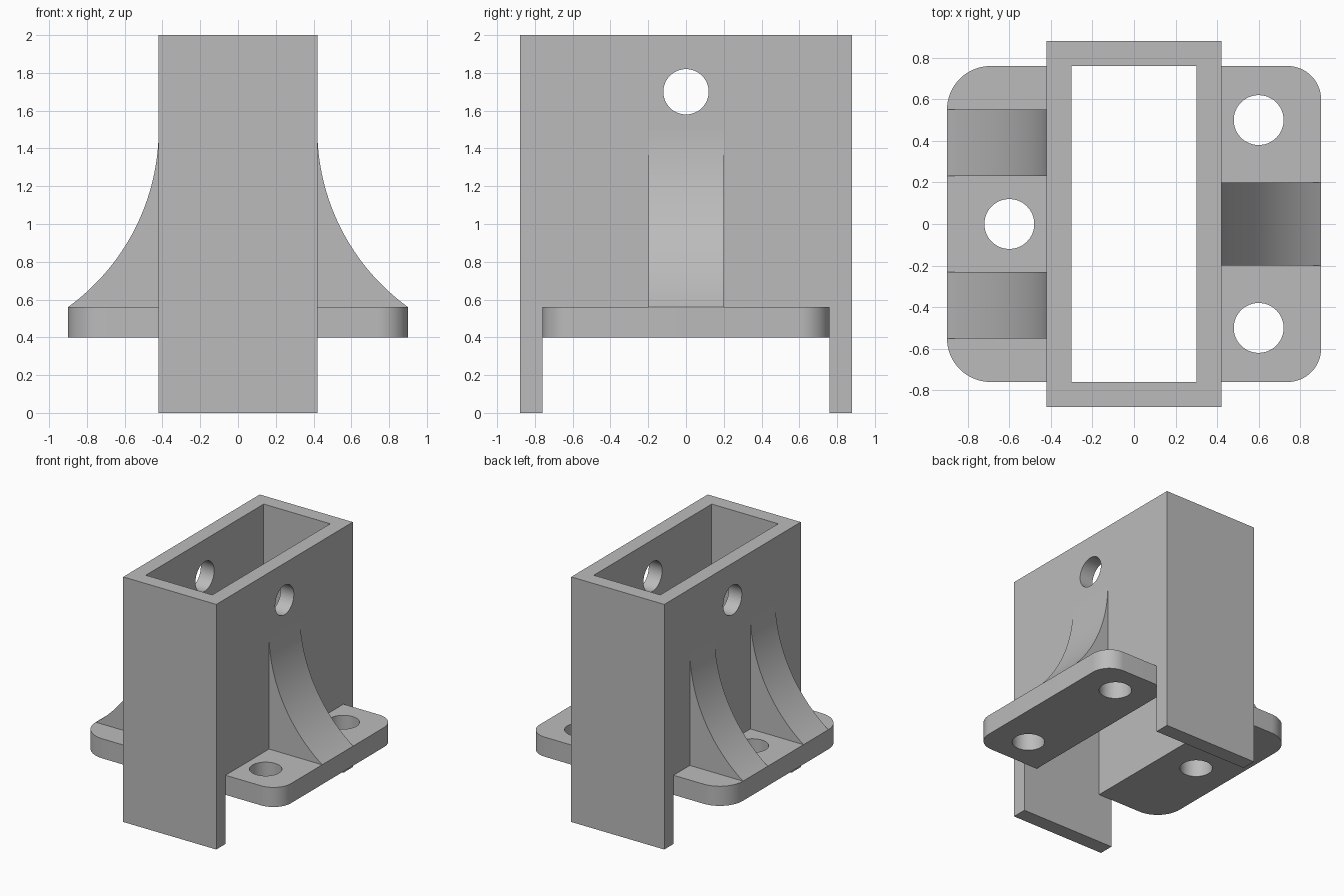
import bpy, math
from mathutils import Matrix, Vector

cube = bpy.data.objects.get("Cube")
if cube:
    bpy.data.objects.remove(cube, do_unlink=True)

grey = bpy.data.materials.new("plain grey")
grey.use_nodes = True
GREY = (0.5, 0.5, 0.5, 1)
grey.diffuse_color = GREY
grey.node_tree.nodes["Principled BSDF"].inputs["Base Color"].default_value = GREY

HALF_X, HALF_Y, WALL = 0.42, 0.88, 0.12
FLANGE_LOW, FLANGE_TOP, REACH = 0.4, 0.56, 0.9
INNER_Y = HALF_Y - WALL


def prism(name, outline, axis, low, high):
    """Extrude a closed outline along y or z into a solid."""
    n = len(outline)
    place = (lambda a, b, t: (a, t, b)) if axis == "y" else (lambda a, b, t: (a, b, t))
    verts = [place(a, b, t) for t in (low, high) for a, b in outline]
    faces = [list(range(n))[::-1], list(range(n, 2 * n))]
    faces += [[i, (i + 1) % n, n + (i + 1) % n, n + i] for i in range(n)]
    mesh = bpy.data.meshes.new(name)
    mesh.from_pydata(verts, [], faces)
    obj = bpy.data.objects.new(name, mesh)
    bpy.context.collection.objects.link(obj)
    mesh.materials.append(grey)
    bpy.context.view_layer.objects.active = obj
    bpy.ops.object.select_all(action="DESELECT")
    obj.select_set(True)
    bpy.ops.object.mode_set(mode="EDIT")
    bpy.ops.mesh.select_all(action="SELECT")
    bpy.ops.mesh.normals_make_consistent(inside=False)
    bpy.ops.object.mode_set(mode="OBJECT")
    return obj


def box(name, x, y, low, high):
    return prism(name, [(-x, -y), (x, -y), (x, y), (-x, y)], "z", low, high)


def rod(name, location, depth, rotation=(0, 0, 0)):
    bpy.ops.mesh.primitive_cylinder_add(vertices=64, radius=0.12, depth=depth,
                                        location=location, rotation=rotation)
    obj = bpy.context.object
    obj.name = name
    obj.data.materials.append(grey)
    return obj


def cut(obj, cutters):
    for cutter in cutters:
        mod = obj.modifiers.new("cut", "BOOLEAN")
        mod.operation, mod.solver, mod.object = "DIFFERENCE", "EXACT", cutter
        bpy.context.view_layer.objects.active = obj
        bpy.ops.object.modifier_apply(modifier=mod.name)
        bpy.data.objects.remove(cutter, do_unlink=True)


def smooth(obj):
    bpy.ops.object.select_all(action="DESELECT")
    obj.select_set(True)
    bpy.context.view_layer.objects.active = obj
    bpy.ops.object.shade_smooth_by_angle(angle=math.radians(25))


def arc(cx, cy, radius, start, end, steps):
    angles = [start + (end - start) * i / steps for i in range(steps + 1)]
    return [(cx + radius * math.cos(a), cy + radius * math.sin(a)) for a in angles]


# Rectangular sleeve: open through, end walls run down as two legs
sleeve = box("sleeve", HALF_X, HALF_Y, 0, 2)
cut(sleeve, [
    box("bore", HALF_X - WALL, INNER_Y, -1, 3),
    box("leg_gap", 1, INNER_Y, -1, FLANGE_LOW),
    rod("pin_hole", (0, 0, 1.7), 2, (0, math.pi / 2, 0)),
])
smooth(sleeve)


def flange(name, side, corner, holes):
    """Mounting plate with two rounded outer corners."""
    cx, cy = REACH - corner, INNER_Y - corner
    outline = [(HALF_X, -INNER_Y)]
    outline += arc(cx, -cy, corner, -math.pi / 2, 0, 16)
    outline += arc(cx, cy, corner, 0, math.pi / 2, 16)
    outline.append((HALF_X, INNER_Y))
    plate = prism(name, [(side * x, y) for x, y in outline], "z", FLANGE_LOW, FLANGE_TOP)
    cut(plate, [rod("bolt_hole", (side * 0.6, y, 0.5), 1) for y in holes])
    smooth(plate)


def rib(name, side, low, high):
    """Gusset with a concave edge that meets the wall tangentially."""
    rise, run = 1.5 - FLANGE_TOP, REACH - HALF_X
    radius = (rise ** 2 + run ** 2) / (2 * run)
    sweep = math.asin(rise / radius)
    curve = arc(HALF_X + radius, 1.5, radius, math.pi, math.pi + sweep, 32)
    outline = [(HALF_X, FLANGE_TOP)] + curve
    smooth(prism(name, [(side * x, z) for x, z in outline], "y", low, high))


# Left side: one rib between two bolt holes
flange("left_flange", 1, 0.16, (-0.5, 0.5))
rib("left_rib", 1, -0.2, 0.2)

# Right side: one bolt hole between two ribs
flange("right_flange", -1, 0.21, (0,))
rib("right_front_rib", -1, -0.55, -0.23)
rib("right_back_rib", -1, 0.23, 0.55)
